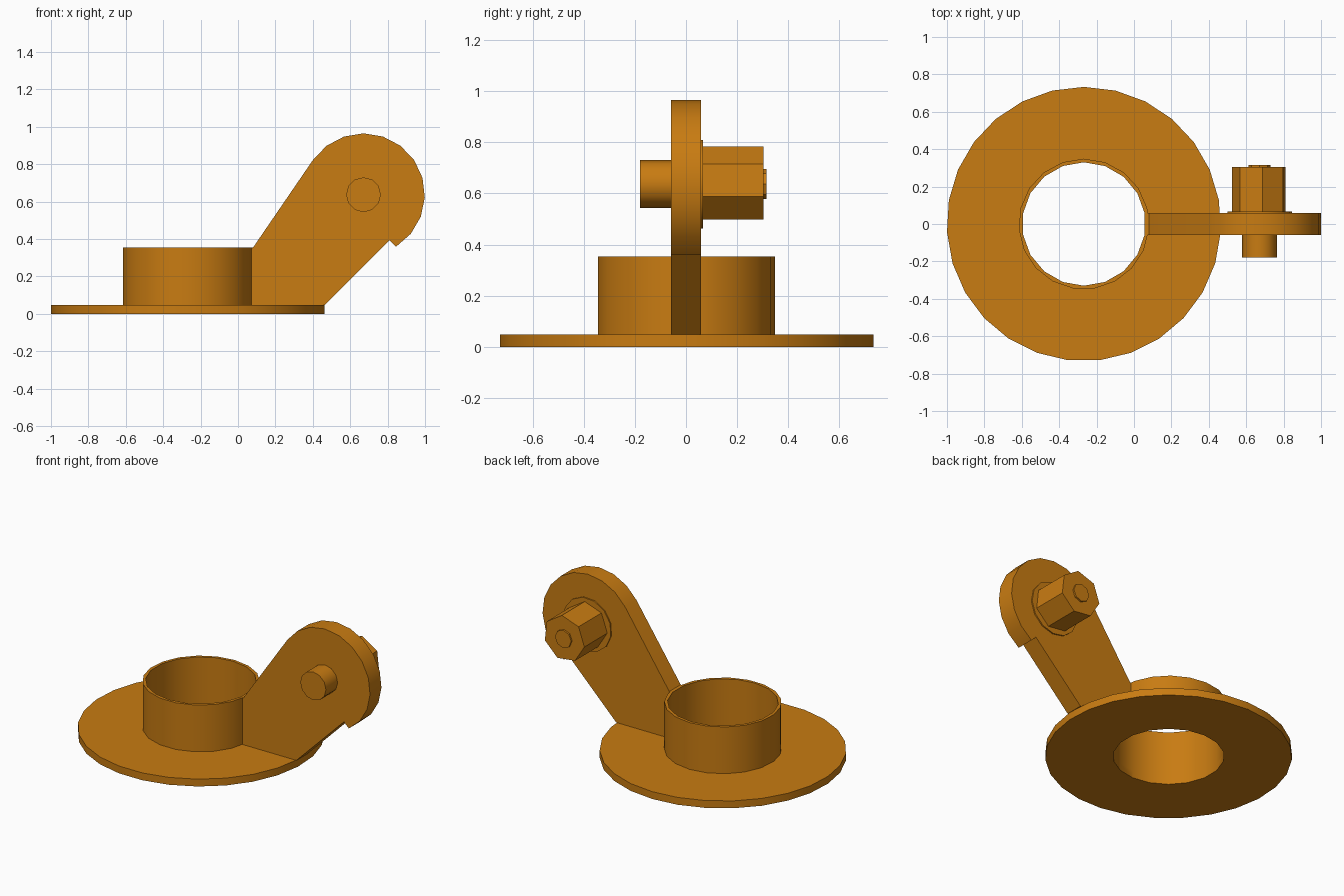
import bpy, bmesh, math

if "Cube" in bpy.data.objects:
    bpy.data.objects.remove(bpy.data.objects["Cube"])

bronze = bpy.data.materials.new("bronze orange")
bronze.diffuse_color = (0.58, 0.20, 0.006, 1)
bronze.use_nodes = True
bronze.node_tree.nodes["Principled BSDF"].inputs["Base Color"].default_value = bronze.diffuse_color


def ngon(cx, cy, r, n, start):
    """Corner points of a regular polygon."""
    return [(cx + r * math.cos(math.radians(start) + math.tau * i / n),
             cy + r * math.sin(math.radians(start) + math.tau * i / n)) for i in range(n)]


def extrude(name, outline, lo, hi, axis):
    """Extrude a 2D outline: axis 'Z' uses (x, y), axis 'Y' uses (x, z)."""
    bm = bmesh.new()
    put = (lambda p, d: (p[0], p[1], d)) if axis == 'Z' else (lambda p, d: (p[0], d, p[1]))
    face = bm.faces.new([bm.verts.new(put(p, lo)) for p in outline])
    ext = bmesh.ops.extrude_face_region(bm, geom=[face])
    for v in ext["geom"]:
        if isinstance(v, bmesh.types.BMVert):
            v.co["XYZ".index(axis)] = hi
    bmesh.ops.recalc_face_normals(bm, faces=bm.faces)
    mesh = bpy.data.meshes.new(name)
    bm.to_mesh(mesh)
    bm.free()
    mesh.materials.append(bronze)
    ob = bpy.data.objects.new(name, mesh)
    bpy.context.collection.objects.link(ob)
    return ob


def activate(ob):
    bpy.ops.object.select_all(action='DESELECT')
    ob.select_set(True)
    bpy.context.view_layer.objects.active = ob


BASE_X = -0.268           # centre of the ring
PX, PZ = 0.671, 0.637     # centre of the bolt

# base: round flange and collar with a shared bore
flange = extrude("flange", ngon(BASE_X, 0, 0.733, 27, 90), 0, 0.048, 'Z')
collar = extrude("collar", ngon(BASE_X, 0, 0.349, 19, 90), 0.048, 0.354, 'Z')
bore = extrude("bore_cutter", ngon(BASE_X, 0, 0.33, 18, 90), -0.1, 0.5, 'Z')
bore.hide_render = True
for ob in (flange, collar):
    mod = ob.modifiers.new("bore", 'BOOLEAN')
    mod.operation = 'DIFFERENCE'
    mod.solver = 'EXACT'
    mod.object = bore
    activate(ob)
    bpy.ops.object.modifier_apply(modifier=mod.name)
bpy.data.objects.remove(bore)

# arm: slanted plate ending in a rounded lug with a small notch below
arc = []
for i in range(12):
    a = math.radians(145.5 - 18.5 * i)
    arc.append((PX + 0.328 * math.cos(a), PZ + 0.328 * math.sin(a)))
arm = extrude("arm", [(0.065, 0.048), (0.065, 0.352), (0.08, 0.354)] + arc
              + [(0.81, 0.393), (0.465, 0.048)], -0.059, 0.059, 'Y')

# bolt, washer, nut and the bolt tip, all along y
bolt = extrude("bolt_head", ngon(PX, PZ, 0.093, 12, 0), -0.18, -0.055, 'Y')
washer = extrude("washer", ngon(PX, PZ, 0.175, 13, 135), 0.055, 0.067, 'Y')
nut = extrude("nut", ngon(PX, PZ, 0.148, 7, 135), 0.065, 0.304, 'Y')
tip = extrude("bolt_tip", ngon(PX, PZ, 0.059, 8, 0), 0.30, 0.315, 'Y')

# smooth rounded walls, crisp corners
for ob in (flange, collar, arm, bolt, washer, nut, tip):
    activate(ob)
    bpy.ops.object.shade_smooth_by_angle(angle=math.radians(31))
